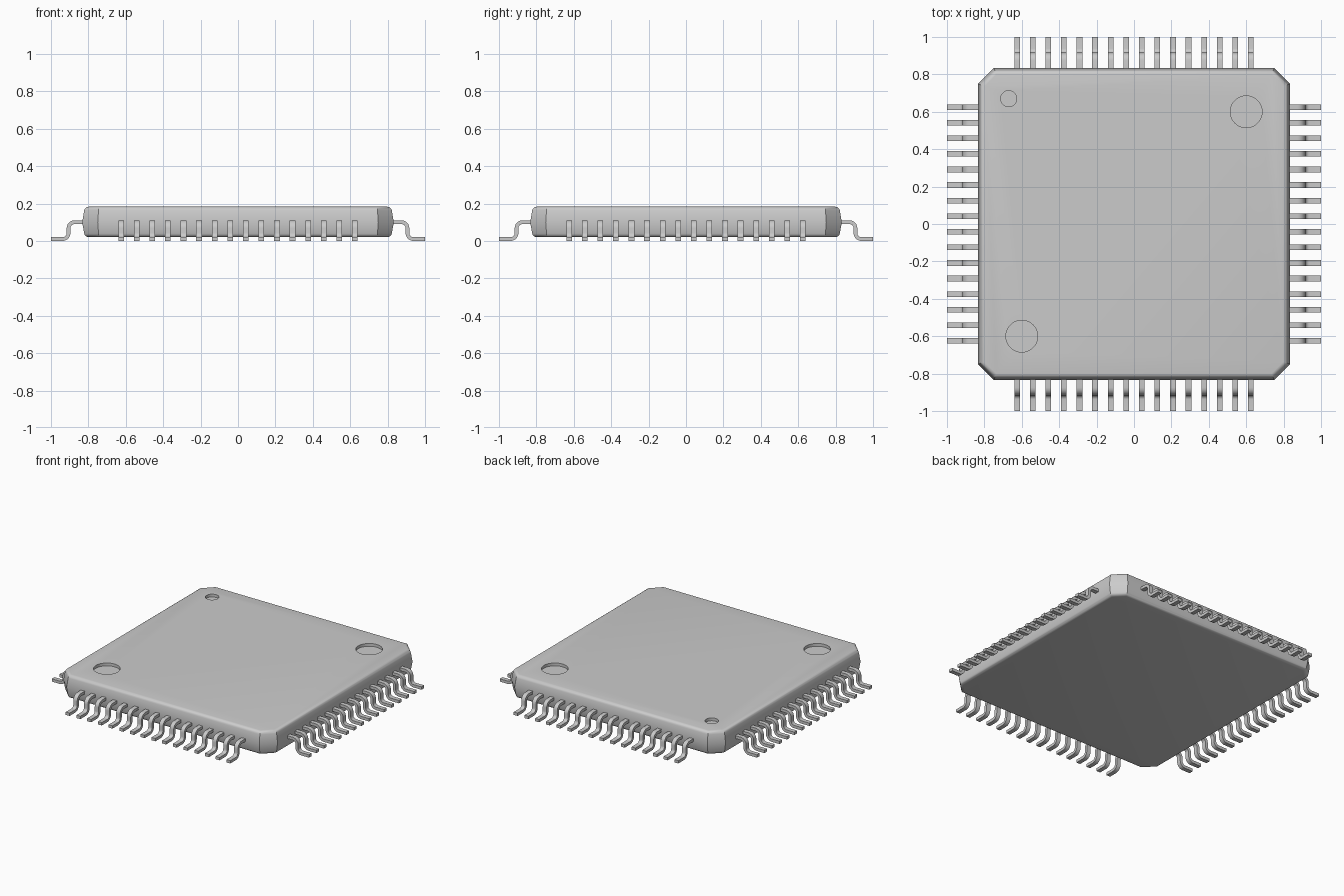
import bpy, bmesh, math
from mathutils import Matrix, Vector

cube = bpy.data.objects.get("Cube")
if cube:
    bpy.data.objects.remove(cube, do_unlink=True)

# One plain grey for body and leads
grey = bpy.data.materials.new("plain grey")
grey.use_nodes = True
COLOR = (0.6, 0.6, 0.6, 1)
grey.diffuse_color = COLOR
grey.node_tree.nodes["Principled BSDF"].inputs["Base Color"].default_value = COLOR

HALF, CHAMFER = 0.833, 0.083
BOTTOM, MIDDLE, TOP = 0.02, 0.10, 0.183


def make_object(name, bm):
    bmesh.ops.recalc_face_normals(bm, faces=bm.faces)
    mesh = bpy.data.meshes.new(name)
    bm.to_mesh(mesh)
    bm.free()
    obj = bpy.data.objects.new(name, mesh)
    bpy.context.collection.objects.link(obj)
    mesh.materials.append(grey)
    return obj


def activate(obj):
    bpy.ops.object.select_all(action="DESELECT")
    obj.select_set(True)
    bpy.context.view_layer.objects.active = obj


def octagon(bm, inset, z):
    a, b = HALF - inset, HALF - CHAMFER - inset * 0.41
    quarter = [Vector((a, b, z)), Vector((b, a, z))]
    return [bm.verts.new(Matrix.Rotation(q * math.pi / 2, 3, "Z") @ p)
            for q in range(4) for p in quarter]


# Package body: drafted octagon with rounded top and bottom rims
bm = bmesh.new()
rings = [octagon(bm, 0.014, BOTTOM), octagon(bm, 0, MIDDLE), octagon(bm, 0.014, TOP)]
for low, high in zip(rings, rings[1:]):
    for i in range(8):
        j = (i + 1) % 8
        bm.faces.new((low[i], low[j], high[j], high[i]))
caps = [bm.faces.new(rings[0]), bm.faces.new(rings[2])]
rims = [e for f in caps for e in f.edges]
bmesh.ops.bevel(bm, geom=rims, offset=0.02, segments=4, profile=0.5, affect="EDGES")
body = make_object("package_body", bm)

# Round recesses in the top: two mould marks and a small orientation mark
DEPTH = 0.02
for x, y, radius in [(0.6, 0.6, 0.085), (-0.6, -0.6, 0.085), (-0.67, 0.67, 0.043)]:
    bm = bmesh.new()
    bmesh.ops.create_cone(bm, cap_ends=True, segments=48, radius1=radius,
                          radius2=radius, depth=2 * DEPTH,
                          matrix=Matrix.Translation((x, y, TOP)))
    cutter = make_object("recess_cutter", bm)
    cutter.hide_render = True
    mod = body.modifiers.new("recess", "BOOLEAN")
    mod.operation, mod.solver, mod.object = "DIFFERENCE", "EXACT", cutter
    activate(body)
    bpy.ops.object.modifier_apply(modifier=mod.name)
    bpy.data.objects.remove(cutter, do_unlink=True)
activate(body)
bpy.ops.object.shade_smooth_by_angle(angle=math.radians(30))

# Gull-wing lead: centreline with two rounded bends, thickened to a strip
THICK, WIDTH, BEND = 0.02, 0.03, 0.032
KNEE, SHOULDER, FOOT = 0.906, 0.10, 0.01


def arc(cx, cz, start, end, steps=6):
    angles = [math.radians(start + (end - start) * i / steps) for i in range(steps + 1)]
    return [(Vector((cx, cz)) + BEND * Vector((math.cos(a), math.sin(a)))) for a in angles]


path = [Vector((0.80, SHOULDER))]
path += arc(KNEE - BEND, SHOULDER - BEND, 90, 0)
path += arc(KNEE + BEND, FOOT + BEND, 180, 270)
path += [Vector((1.0, FOOT))]


def add_lead(bm, matrix):
    sections = []
    for i, p in enumerate(path):
        tangent = (path[min(i + 1, len(path) - 1)] - path[max(i - 1, 0)]).normalized()
        if i in (0, 1, len(path) - 2, len(path) - 1):
            tangent = Vector((1, 0))
        normal = Vector((-tangent.y, tangent.x)) * THICK / 2
        corners = [(p + normal, -1), (p + normal, 1), (p - normal, 1), (p - normal, -1)]
        sections.append([bm.verts.new(matrix @ Vector((c.x, s * WIDTH / 2, c.y)))
                         for c, s in corners])
    for a, b in zip(sections, sections[1:]):
        for i in range(4):
            j = (i + 1) % 4
            bm.faces.new((a[i], a[j], b[j], b[i]))
    bm.faces.new(sections[0])
    bm.faces.new(sections[-1])


# Sixteen leads on each of the four sides
COUNT, PITCH = 16, 1.25 / 15
for turn, side in enumerate(["left", "back", "right", "front"]):
    bm = bmesh.new()
    for i in range(COUNT):
        offset = (i - (COUNT - 1) / 2) * PITCH
        add_lead(bm, Matrix.Rotation(turn * math.pi / 2, 4, "Z")
                 @ Matrix.Translation((0, offset, 0)))
    leads = make_object(side + "_leads", bm)
    activate(leads)
    bpy.ops.object.shade_smooth_by_angle(angle=math.radians(30))
